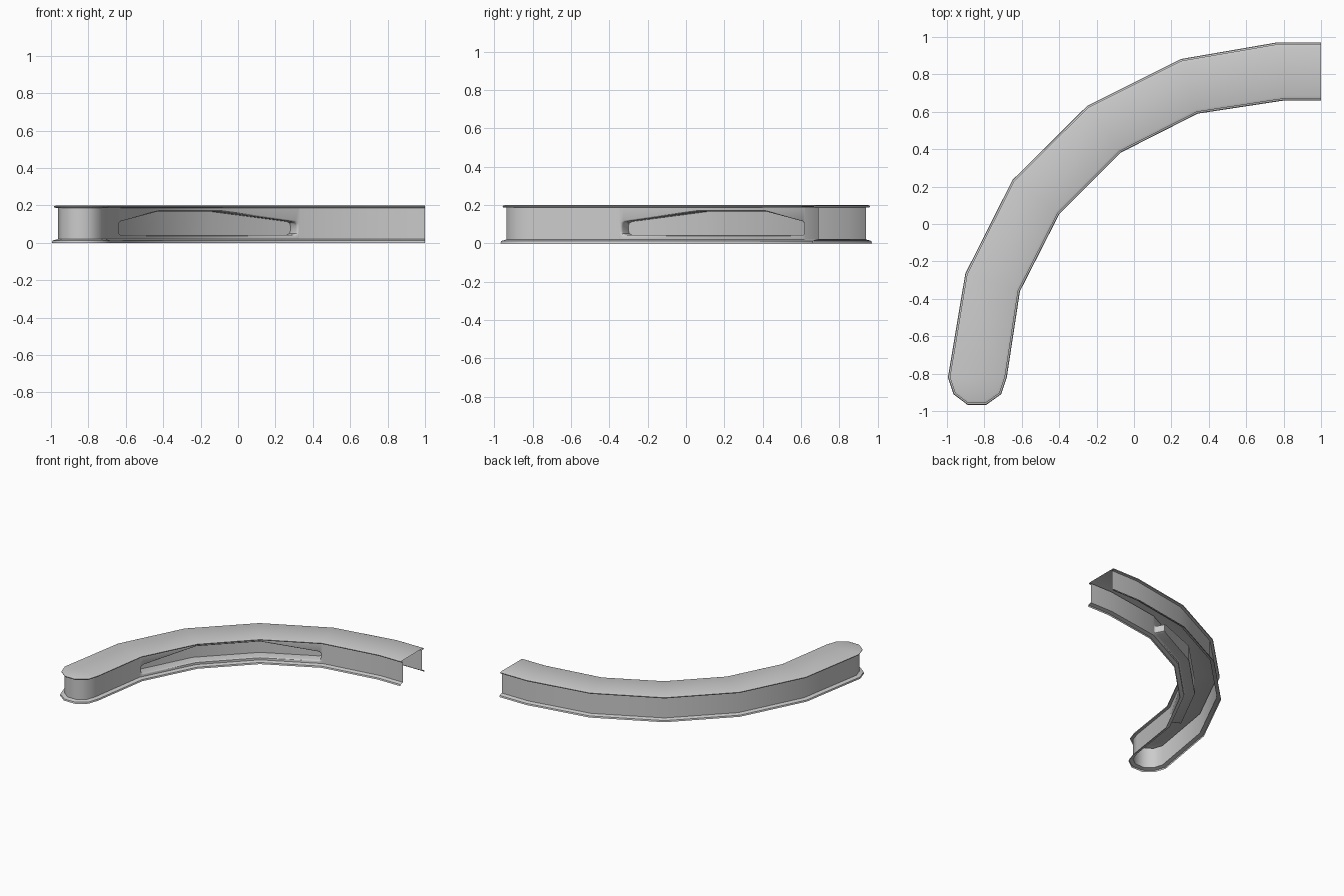
import bpy, bmesh
from mathutils import Vector
from math import radians

if "Cube" in bpy.data.objects:
    bpy.data.objects.remove(bpy.data.objects["Cube"])

# Plan outline: outer side, rounded end, inner side
OUT = [(1, .97), (.76, .97), (.25, .882), (-.25, .632), (-.65, .235), (-.902, -.265),
       (-.995, -.82), (-.965, -.91), (-.89, -.967), (-.79, -.967), (-.71, -.91), (-.68, -.82),
       (-.61, -.36), (-.40, .052), (-.07, .382), (.34, .59), (.80, .66), (1, .66)]
OUT = [Vector(p) for p in OUT]
N = len(OUT)
WALL, Z0, Z1 = .032, .02, .186      # wall inset, wall bottom and top


def normal(i):
    d = (OUT[i + 1] - OUT[i]).normalized()
    return Vector((-d.y, d.x))


def inset(d):
    """Mitred inward offset of the open outline."""
    pts = []
    for i, p in enumerate(OUT):
        a = normal(max(i - 1, 0))
        b = normal(min(i, N - 2))
        pts.append(p + (a + b) * d / (1 + a.dot(b)))
    return pts


bm = bmesh.new()


def ring(d, z):
    return [bm.verts.new((p.x, p.y, z)) for p in inset(d)]


def loft(lo, hi, skip=()):
    for i in range(len(lo) - 1):
        if i not in skip:
            bm.faces.new((lo[i], lo[i + 1], hi[i + 1], hi[i]))


# Shell: flared foot, wall, top lip
rings = [ring(d, z) for d, z in [(0, 0), (.003, .012), (WALL, Z0), (WALL, Z1),
                                 (.012, .188), (.010, .195), (.024, .2)]]
for k in range(len(rings) - 1):
    loft(rings[k], rings[k + 1], (12, 13, 14) if k == 2 else ())

# Top panel
top = rings[-1]
for i in range(N // 2 - 1):
    bm.faces.new((top[i], top[i + 1], top[N - 2 - i], top[N - 1 - i]))

# Recess stations: segment, fraction, rim bottom, rim top
half = [(12, .012, .058, .098), (12, .022, .044, .111), (12, .055, .037, .119), (13, 0, .037, .172)]
stations = half + [(26 - s if t else 14, 1 - t if t else 0, a, b) for s, t, a, b in reversed(half)]


def station_ring(depth, shrink):
    """Lower and upper rows of the recess at a given depth."""
    pts = inset(WALL + depth)
    base = inset(WALL)
    low, high = [], []
    for s, t, a, b in stations:
        if t == 0:
            p = pts[s]
        else:
            t += shrink * 2.2 * (1 if t < .5 else -1)
            p = base[s].lerp(base[s + 1], t) + normal(s) * depth
        low.append(bm.verts.new((p.x, p.y, a + shrink * .6)))
        high.append(bm.verts.new((p.x, p.y, b - shrink * .6)))
    return low, high


levels = [station_ring(d, s) for d, s in [(0, 0), (.004, .007), (.012, .010), (.08, .010)]]

# Wall around the recess opening
lo, hi = levels[0]


def wall_row(z):
    base = inset(WALL)
    row = []
    for s, t, a, b in stations:
        p = base[s].lerp(base[s + 1], t)
        row.append(bm.verts.new((p.x, p.y, z)))
    return row


foot, head = wall_row(Z0), wall_row(Z1)
loft(foot, lo)
loft(hi, head)
b0, t0, b1, t1 = rings[2][12], rings[3][12], rings[2][15], rings[3][15]
bm.faces.new((b0, foot[0], lo[0], hi[0], head[0], t0))
bm.faces.new((foot[-1], b1, t1, head[-1], hi[-1], lo[-1]))

# Recess sides and back
for (la, ha), (lb, hb) in zip(levels, levels[1:]):
    loft(la, lb)
    loft(hb, ha)
    bm.faces.new((la[0], lb[0], hb[0], ha[0]))
    bm.faces.new((lb[-1], la[-1], ha[-1], hb[-1]))
loft(*levels[-1])

bmesh.ops.remove_doubles(bm, verts=bm.verts, dist=.0002)
me = bpy.data.meshes.new("curved_counter")
bm.to_mesh(me)
bm.free()
ob = bpy.data.objects.new("curved_counter", me)
bpy.context.collection.objects.link(ob)
bpy.context.view_layer.objects.active = ob
ob.select_set(True)
bpy.ops.object.shade_smooth_by_angle(angle=radians(40))
